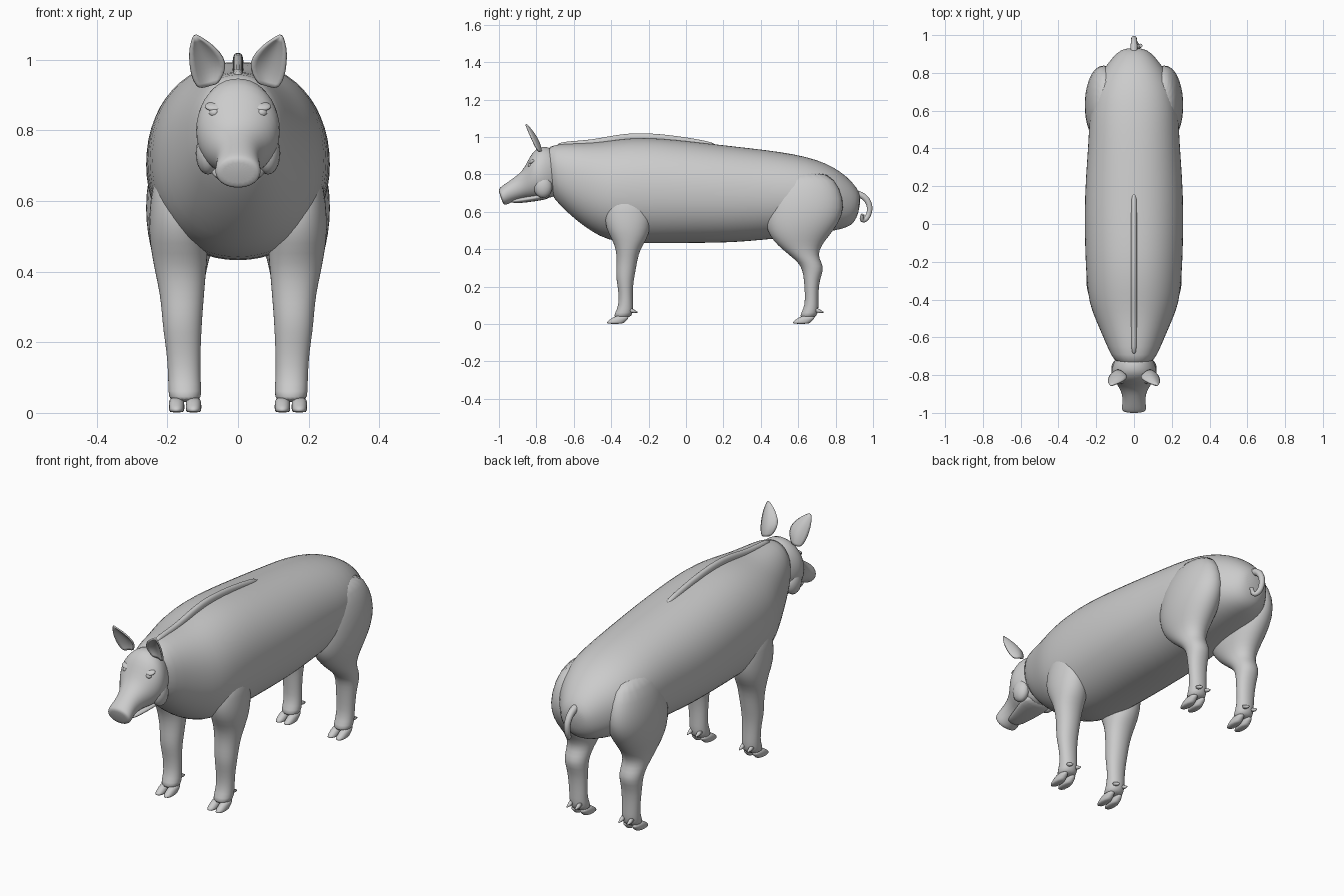
import bpy, bmesh
from math import sin, cos, pi, copysign
from mathutils import Vector

cube = bpy.data.objects.get("Cube")
if cube:
    bpy.data.objects.remove(cube, do_unlink=True)

skin = bpy.data.materials.new("grey_skin")
skin.use_nodes = True
grey = (0.6, 0.6, 0.6, 1)
skin.diffuse_color = grey
skin.node_tree.nodes["Principled BSDF"].inputs["Base Color"].default_value = grey


def finish(name, bm, subdiv=1):
    bmesh.ops.recalc_face_normals(bm, faces=bm.faces)
    mesh = bpy.data.meshes.new(name)
    bm.to_mesh(mesh)
    bm.free()
    mesh.materials.append(skin)
    mesh.shade_smooth()
    ob = bpy.data.objects.new(name, mesh)
    bpy.context.collection.objects.link(ob)
    if subdiv:
        mod = ob.modifiers.new("smooth", 'SUBSURF')
        mod.levels = mod.render_levels = subdiv
    return ob


def loft(name, rings, power=2, sides=20, subdiv=1):
    """Skin rounded rings, each given as (centre, half axis a, half axis b)."""
    bm = bmesh.new()
    loops = []
    for c, a, b in rings:
        loop = []
        for i in range(sides):
            t = 2 * pi * i / sides
            u = copysign(abs(cos(t)) ** (2 / power), cos(t))
            v = copysign(abs(sin(t)) ** (2 / power), sin(t))
            loop.append(bm.verts.new(Vector(c) + Vector(a) * u + Vector(b) * v))
        loops.append(loop)
    for p, q in zip(loops, loops[1:]):
        for i in range(sides):
            j = (i + 1) % sides
            bm.faces.new((p[i], p[j], q[j], q[i]))
    bm.faces.new(loops[0])
    bm.faces.new(loops[-1])
    return finish(name, bm, subdiv)


def spine_rings(rows):
    """Rows of (top y, top z, bottom y, bottom z, half width)."""
    return [((0, (a + c) / 2, (b + d) / 2), (w, 0, 0), (0, (a - c) / 2, (b - d) / 2))
            for a, b, c, d, w in rows]


def leg_rings(rows, s):
    """Rows of (z, front y, back y, inner x, outer x)."""
    return [((s * (i + o) / 2, (f + b) / 2, z), ((o - i) / 2, 0, 0), (0, (b - f) / 2, 0))
            for z, f, b, i, o in rows]


def ball(name, centre, size, turn=0):
    bm = bmesh.new()
    bmesh.ops.create_uvsphere(bm, u_segments=16, v_segments=10, radius=1)
    ob = finish(name, bm, 0)
    ob.location, ob.scale, ob.rotation_euler = centre, size, (turn, 0, 0)
    return ob


# Barrel, from neck to rump
loft("body", spine_rings([
    (-.76, .94, -.73, .70, .09), (-.70, .962, -.68, .64, .125),
    (-.60, .967, -.59, .555, .165), (-.50, .97, -.50, .49, .207),
    (-.42, .98, -.42, .448, .238), (-.30, .997, -.30, .43, .253),
    (-.15, .997, -.15, .43, .26), (.05, .975, .05, .432, .264),
    (.25, .952, .25, .434, .257), (.42, .933, .42, .45, .243),
    (.58, .91, .58, .465, .237), (.70, .88, .71, .485, .218),
    (.79, .84, .80, .50, .178), (.86, .79, .86, .515, .132),
    (.915, .73, .90, .54, .09), (.935, .68, .925, .60, .05)]), 2.15, 28)

# Head, jaw and snout
loft("head", spine_rings([
    (-.68, .93, -.66, .72, .08), (-.75, .953, -.70, .68, .105),
    (-.79, .947, -.735, .672, .12), (-.825, .915, -.77, .672, .122),
    (-.85, .865, -.81, .668, .105), (-.875, .82, -.85, .672, .08),
    (-.91, .79, -.89, .665, .063), (-.95, .762, -.93, .652, .06),
    (-.985, .738, -.958, .638, .066), (-.999, .725, -.972, .636, .064),
    (-1.003, .713, -.98, .647, .052)]), 2.1)
loft("lower_jaw", spine_rings([
    (-.72, .72, -.72, .672, .085), (-.78, .70, -.78, .66, .078),
    (-.85, .685, -.85, .65, .06), (-.91, .672, -.91, .645, .045),
    (-.935, .665, -.935, .65, .03)]), 2.2, 16)

# Bristle ridge along the back
ridge = [(-.70, .972), (-.6, .98), (-.5, .987), (-.4, 1.008), (-.3, 1.022), (-.2, 1.022),
         (-.1, 1.013), (0, 1.0), (.1, .982), (.17, .965)]
loft("back_ridge", spine_rings([(y, z, y, z - .05, .016) for y, z in ridge]), 2.4, 10)

# Curled tail
path = [(.90, .70), (.94, .692), (.972, .665), (.986, .62), (.975, .575), (.95, .548),
        (.935, .56), (.945, .585)]
curve = bpy.data.curves.new("tail", 'CURVE')
curve.dimensions = '3D'
curve.bevel_depth = .016
curve.bevel_resolution = 3
curve.use_fill_caps = True
line = curve.splines.new('NURBS')
line.points.add(len(path) - 1)
line.use_endpoint_u = True
for i, (p, (y, z)) in enumerate(zip(line.points, path)):
    p.co = (.012 * max(0, i - 4), y, z, 1)
    p.radius = 1.2 - .08 * i
curve.materials.append(skin)
tail = bpy.data.objects.new("tail", curve)
bpy.context.collection.objects.link(tail)

front_leg = [
    (.70, -.40, -.22, .12, .235), (.60, -.44, -.18, .10, .25), (.51, -.43, -.19, .085, .255),
    (.45, -.395, -.21, .085, .245), (.40, -.375, -.245, .09, .236), (.34, -.37, -.26, .095, .222),
    (.28, -.375, -.27, .10, .216), (.23, -.372, -.28, .103, .212), (.17, -.36, -.285, .106, .202),
    (.10, -.36, -.283, .106, .198), (.06, -.38, -.282, .103, .198), (.03, -.39, -.30, .105, .195)]
hind_leg = [
    (.82, .52, .76, .10, .20), (.72, .45, .83, .07, .245), (.62, .425, .85, .06, .263),
    (.54, .42, .82, .06, .262), (.47, .445, .765, .07, .25), (.42, .49, .725, .085, .235),
    (.37, .55, .705, .095, .225), (.33, .60, .725, .098, .22), (.29, .622, .738, .10, .216),
    (.24, .63, .715, .103, .21), (.17, .635, .708, .106, .202), (.10, .636, .708, .106, .198),
    (.06, .615, .708, .103, .198), (.03, .605, .69, .105, .195)]

for side, s in (("left", 1), ("right", -1)):
    for end, rows in (("front", front_leg), ("hind", hind_leg)):
        loft(f"{end}_leg_{side}", leg_rings(rows, s), 2.1)
        toe = rows[-1][1]
        for k, x in (("inner", .126), ("outer", .174)):
            # Cloven hoof half, with its dewclaw behind
            loft(f"{end}_hoof_{k}_{side}", leg_rings([
                (.0, toe - .037, toe + .055, x - .022, x + .022),
                (.012, toe - .037, toe + .065, x - .023, x + .023),
                (.03, toe - .01, toe + .085, x - .023, x + .023),
                (.045, toe + .012, toe + .085, x - .018, x + .018)], s), 2.3, 12)
            loft(f"{end}_dewclaw_{k}_{side}", [
                ((s * x, toe + .09 + .02 * i, .075 - .006 * i), (r, 0, 0), (0, 0, r))
                for i, r in enumerate((.012, .010, .003))], 2, 8, 0)

    # Cupped, leaf-shaped ear: rows of height, centre x, half width
    bm = bmesh.new()
    grid = []
    for z, x, w in ((.925, .085, .026), (.95, .083, .042), (.98, .084, .049),
                    (1.01, .094, .042), (1.04, .108, .028), (1.068, .121, .004)):
        y = -.78 - (z - .925) * .48
        grid.append([bm.verts.new((s * (x + w * u), y + .028 * (1 - u * u) * w / .05 - .008,
                                   z - .012 * u * w / .05))
                     for u in (-1, -.5, 0, .5, 1)])
    for p, q in zip(grid, grid[1:]):
        for i in range(4):
            bm.faces.new((p[i], p[i + 1], q[i + 1], q[i]))
    ear = finish(f"ear_{side}", bm)
    thick = ear.modifiers.new("thickness", 'SOLIDIFY')
    thick.thickness, thick.offset = .008, 0

    # Eye, brow and cheek
    ball(f"eye_{side}", (s * .066, -.83, .85), (.017, .016, .014))
    ball(f"brow_{side}", (s * .066, -.822, .868), (.028, .022, .010), .5)
    ball(f"cheek_{side}", (s * .085, -.765, .735), (.035, .05, .06))
